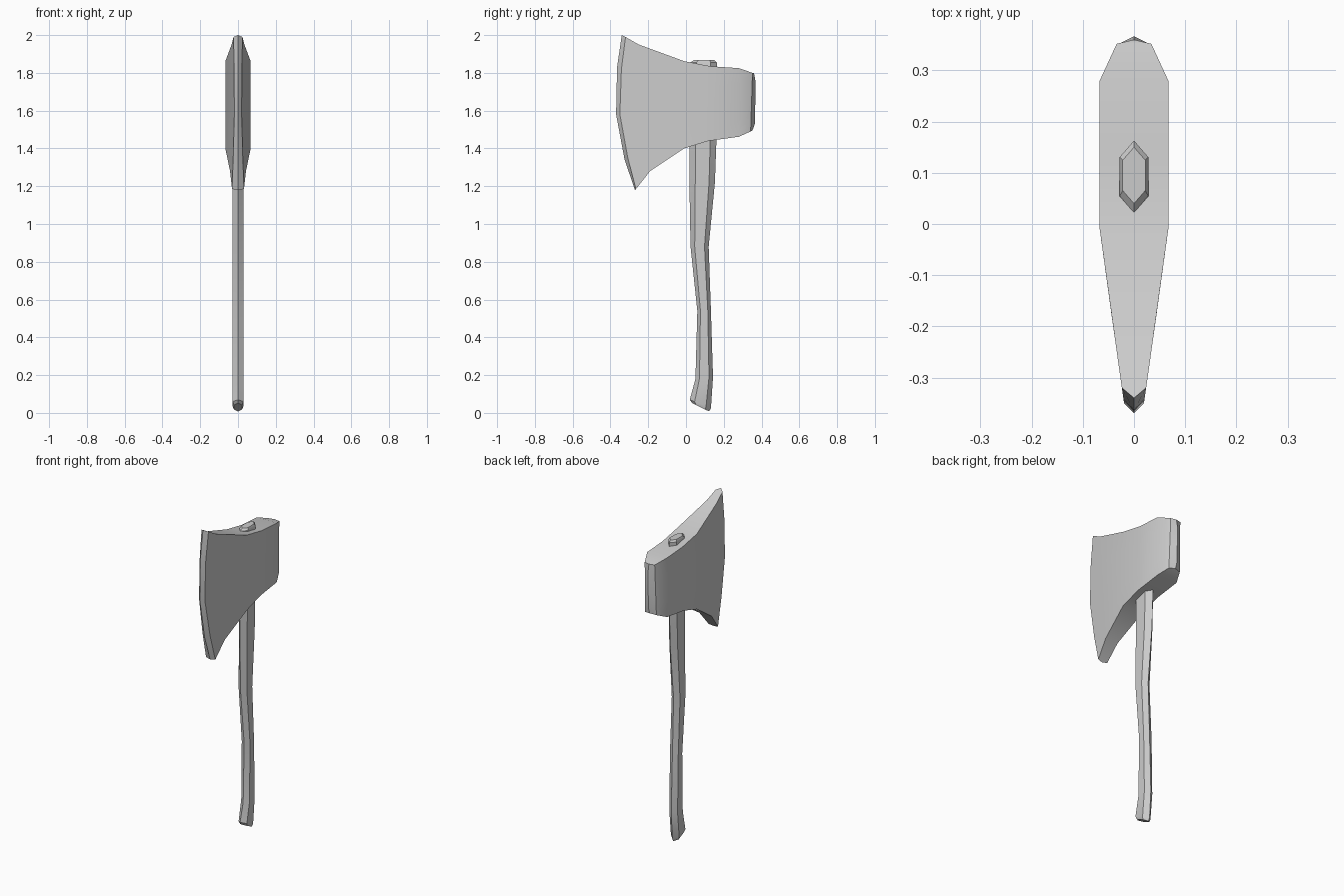
import bpy, bmesh
from mathutils import Vector

if "Cube" in bpy.data.objects:
    bpy.data.objects.remove(bpy.data.objects["Cube"])


def finish(name, bm):
    bmesh.ops.remove_doubles(bm, verts=bm.verts, dist=0.0005)
    bmesh.ops.recalc_face_normals(bm, faces=bm.faces)
    mesh = bpy.data.meshes.new(name)
    bm.to_mesh(mesh)
    bm.free()
    obj = bpy.data.objects.new(name, mesh)
    bpy.context.collection.objects.link(obj)
    bpy.ops.object.select_all(action='DESELECT')
    obj.select_set(True)
    bpy.context.view_layer.objects.active = obj
    bpy.ops.object.shade_smooth_by_angle(angle=0.5)
    return obj


def loft(name, rings):
    # Skin closed rings of equal point count and cap both ends
    bm = bmesh.new()
    loops = [[bm.verts.new(p) for p in ring] for ring in rings]
    n = len(loops[0])
    for a, b in zip(loops, loops[1:]):
        for i in range(n):
            j = (i + 1) % n
            bm.faces.new((a[i], a[j], b[j], b[i]))
    bm.faces.new(loops[0][::-1])
    bm.faces.new(loops[-1])
    return finish(name, bm)


# Head outline: horizontal rings, each running from cutting edge to poll
edge = [(-0.27, 1.18), (-0.325, 1.34), (-0.37, 1.58), (-0.365, 1.83), (-0.34, 2.0)]
bevel = [(-0.265, 1.185), (-0.308, 1.35), (-0.35, 1.58), (-0.342, 1.82), (-0.32, 1.99)]
bottom = [(-0.19, 1.28), (-0.01, 1.40), (0.12, 1.44), (0.28, 1.462), (0.342, 1.49)]
top = [(-0.25, 1.95), (-0.01, 1.862), (0.13, 1.835), (0.28, 1.825), (0.352, 1.80)]
poll = [(0.352, 1.495), (0.364, 1.53), (0.367, 1.645), (0.367, 1.76), (0.36, 1.80)]


def half_width(y):
    if y > 0.28:
        return 0.067 - (y - 0.28) * 0.46
    return min(0.067, 0.067 + (y + 0.015) * 0.142)


levels = []
for k in range(5):
    t = k / 4
    side = [bevel[k]] + [tuple(Vector(a).lerp(Vector(b), t)) for a, b in zip(bottom, top)]
    levels.append((edge[k], side, poll[k]))

bm = bmesh.new()
grid = []
for front, side, back in levels:
    f = bm.verts.new((0, *front))
    b = bm.verts.new((0, *back))
    right = [bm.verts.new((half_width(y), y, z)) for y, z in side]
    left = [bm.verts.new((-half_width(y), y, z)) for y, z in side]
    grid.append(([f] + right + [b], [f] + left + [b]))
for lo, hi in zip(grid, grid[1:]):
    for s in range(2):
        for i in range(len(lo[s]) - 1):
            bm.faces.new((lo[s][i], lo[s][i + 1], hi[s][i + 1], hi[s][i]))
# Top and underside strips
for right, left in (grid[0], grid[-1]):
    last = len(right) - 2
    bm.faces.new((right[0], right[1], left[1]))
    for i in range(1, last):
        bm.faces.new((right[i], right[i + 1], left[i + 1], left[i]))
    bm.faces.new((right[last], right[-1], left[last]))
finish("axe_head", bm)

# Handle: elongated six-sided section; y front, z front, y back, z back
stations = [
    (0.032, 0.052, 0.122, 0.008), (0.02, 0.07, 0.132, 0.025),
    (0.05, 0.18, 0.143, 0.19), (0.06, 0.54, 0.132, 0.54),
    (0.024, 0.88, 0.12, 0.88), (0.018, 1.22, 0.153, 1.22),
    (0.018, 1.44, 0.161, 1.44), (0.022, 1.855, 0.163, 1.855),
    (0.04, 1.867, 0.15, 1.867),
]
rings = []
for i, (y0, z0, y1, z1) in enumerate(stations):
    w = 0.022 if i in (0, len(stations) - 1) else 0.028
    ring = []
    for x, t in ((0, 0), (w, 0.23), (w, 0.77), (0, 1), (-w, 0.77), (-w, 0.23)):
        ring.append((x, y0 + (y1 - y0) * t, z0 + (z1 - z0) * t))
    rings.append(ring)
loft("handle", rings)
